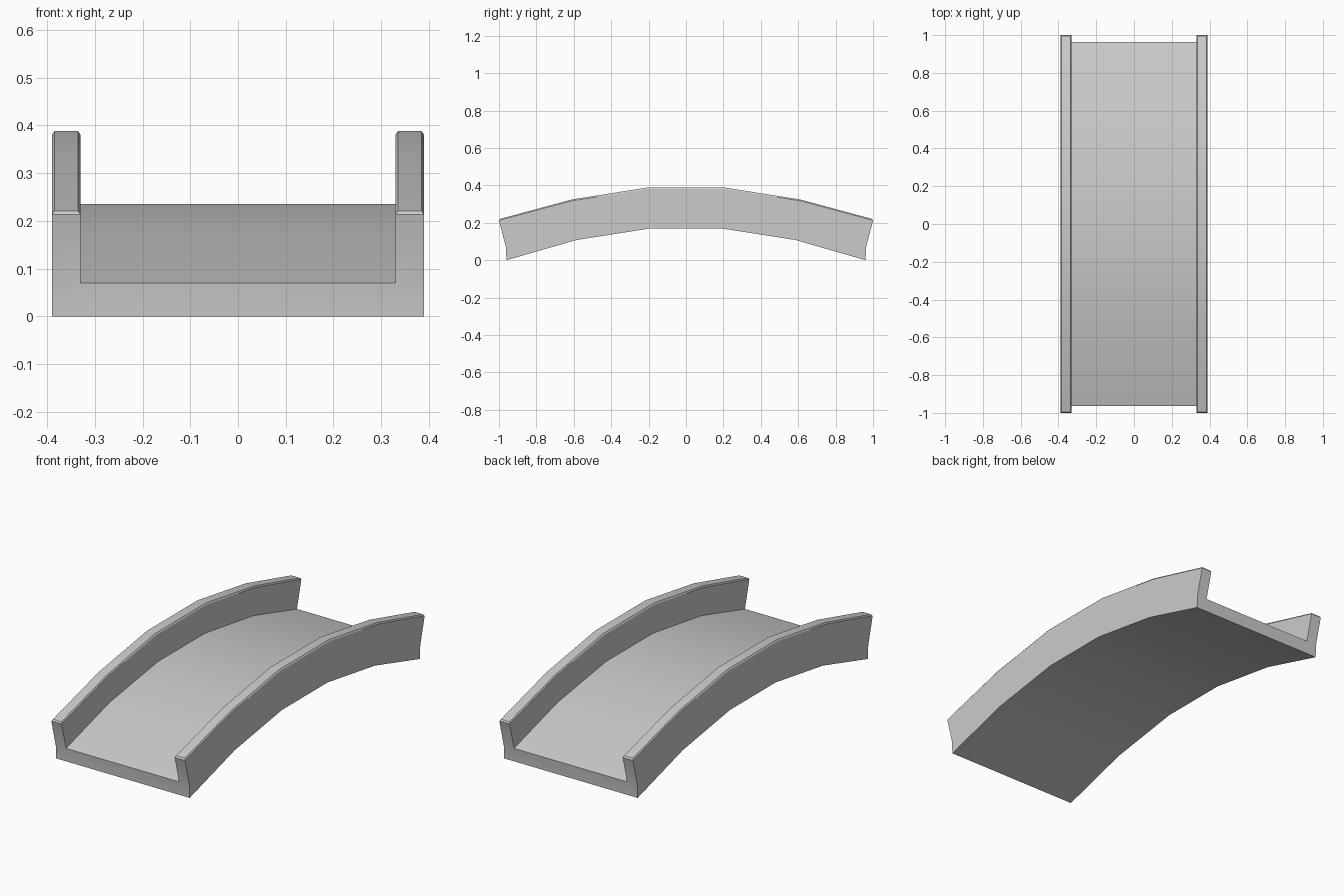
import bpy, bmesh, math

if "Cube" in bpy.data.objects:
    bpy.data.objects.remove(bpy.data.objects["Cube"])

# (y, z) of each level at three stations: end, quarter, crown
STATIONS = [
    {"bottom": (0.96, 0.0), "deck": (0.963, 0.07), "side": (1.0, 0.213), "top": (0.994, 0.221)},
    {"bottom": (0.585, 0.108), "deck": (0.597, 0.174), "side": (0.613, 0.317), "top": (0.613, 0.324)},
    {"bottom": (0.19, 0.17), "deck": (0.195, 0.235), "side": (0.21, 0.38), "top": (0.21, 0.388)},
]
# U-shaped cross-section, right half from underside to deck
HALF = [(0.39, "bottom"), (0.39, "deck"), (0.39, "side"), (0.385, "top"),
        (0.335, "top"), (0.33, "side"), (0.33, "deck")]
SECTION = HALF + [(-x, lv) for x, lv in reversed(HALF)]

bm = bmesh.new()


def ring(station, sign):
    return [bm.verts.new((x, sign * station[lv][0], station[lv][1])) for x, lv in SECTION]


rings = [ring(s, -1) for s in STATIONS] + [ring(s, 1) for s in reversed(STATIONS)]
n = len(SECTION)

# swept skin: underside, walls, rails and deck
for a, b in zip(rings, rings[1:]):
    for i in range(n):
        j = (i + 1) % n
        bm.faces.new((a[i], a[j], b[j], b[i]))

# ends: deck edge, rail posts and small rail chamfers
for r in (rings[0], rings[-1]):
    bm.faces.new([r[i] for i in (0, 1, 6, 7, 12, 13)])
    for quad in ((1, 2, 5, 6), (2, 3, 4, 5), (7, 8, 11, 12), (8, 9, 10, 11)):
        bm.faces.new([r[i] for i in quad])

bmesh.ops.recalc_face_normals(bm, faces=bm.faces)
mesh = bpy.data.meshes.new("arched_bridge")
bm.to_mesh(mesh)
bm.free()

bridge = bpy.data.objects.new("arched_bridge", mesh)
bpy.context.collection.objects.link(bridge)
bpy.context.view_layer.objects.active = bridge
bridge.select_set(True)
bpy.ops.object.shade_smooth_by_angle(angle=math.radians(30))
